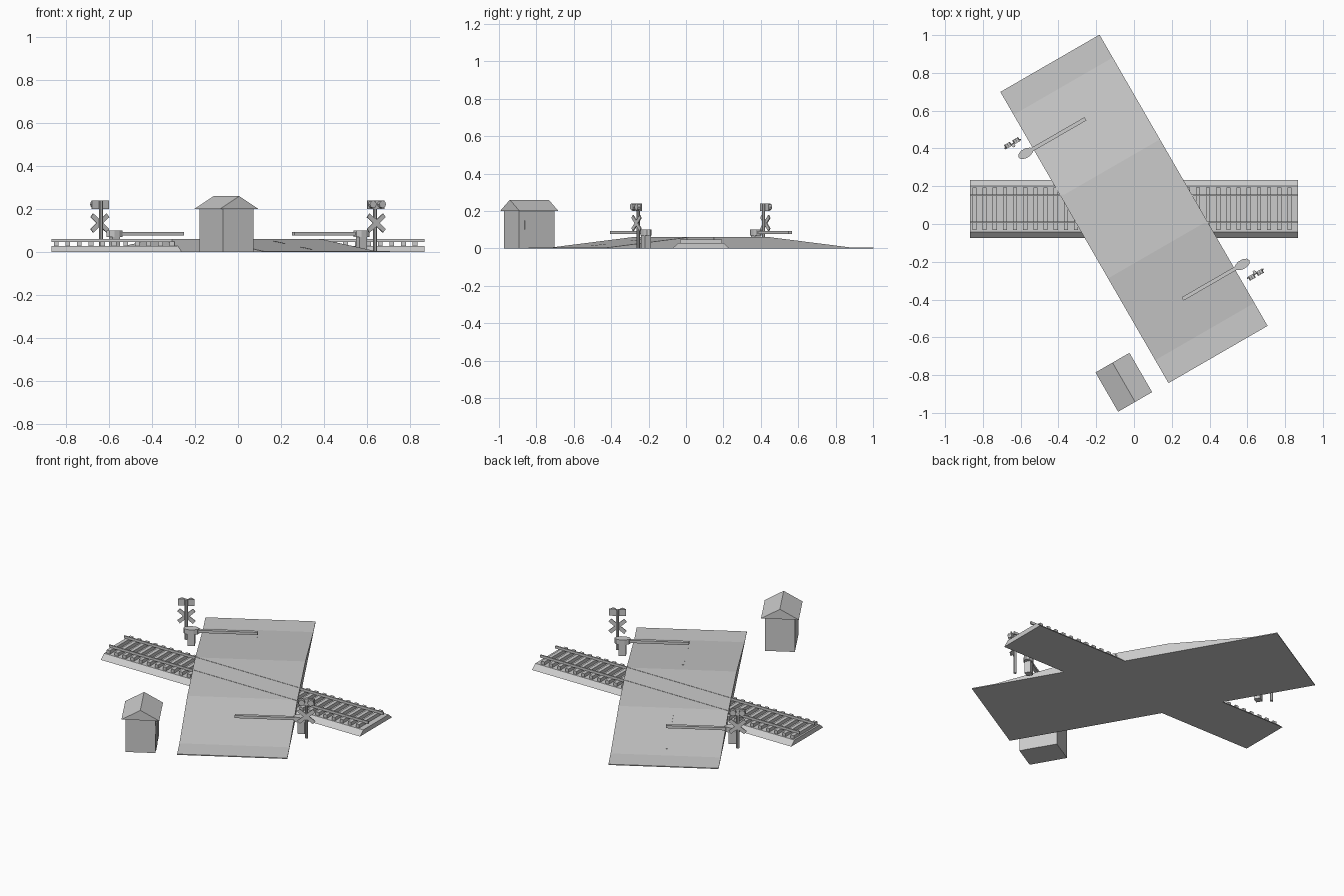
import bpy, bmesh, math
from mathutils import Matrix, Vector

if "Cube" in bpy.data.objects:
    bpy.data.objects.remove(bpy.data.objects["Cube"])

grey = bpy.data.materials.new("plain_grey")
grey.diffuse_color = (0.6, 0.6, 0.6, 1)
grey.use_nodes = True
grey.node_tree.nodes["Principled BSDF"].inputs["Base Color"].default_value = grey.diffuse_color

CENTRE = Vector((0, 0.08, 0))
ROAD = Matrix.Translation(CENTRE) @ Matrix.Rotation(math.radians(30), 4, 'Z')
TRACK = Matrix.Translation(CENTRE)
HUT = Matrix.Translation((-0.054, -0.838, 0)) @ Matrix.Rotation(math.radians(30), 4, 'Z')
HALF_TURN = Matrix.Rotation(math.pi, 4, 'Z')


def finish(name, bm, frame):
    bmesh.ops.recalc_face_normals(bm, faces=bm.faces)
    mesh = bpy.data.meshes.new(name)
    bm.to_mesh(mesh)
    bm.free()
    mesh.materials.append(grey)
    ob = bpy.data.objects.new(name, mesh)
    ob.matrix_world = frame
    bpy.context.collection.objects.link(ob)
    return ob


def add_box(bm, lo, hi, turn=None):
    """Box between two corners, optionally transformed afterwards."""
    lo, hi = Vector(lo), Vector(hi)
    m = Matrix.Translation((lo + hi) / 2) @ Matrix.Diagonal((*(hi - lo), 1))
    bmesh.ops.create_cube(bm, size=1, matrix=(turn or Matrix()) @ m)


def add_prism(bm, points, offset):
    """Extrude a closed outline by an offset."""
    face = bm.faces.new([bm.verts.new(p) for p in points])
    new = bmesh.ops.extrude_face_region(bm, geom=[face])["geom"]
    bmesh.ops.translate(bm, vec=offset,
                        verts=[v for v in new if isinstance(v, bmesh.types.BMVert)])


# Road: ramped profile swept across its width
bm = bmesh.new()
half = [(0.89, 0), (0.89, 0.005), (0.75, 0.005), (0.25, 0.06)]
outline = half + [(-y, z) for y, z in reversed(half)]
add_prism(bm, [(-0.303, y, z) for y, z in outline], (0.606, 0, 0))
finish("road", bm, ROAD)

# Centre line dashes lying on the ramps
bm = bmesh.new()
for side in (1, -1):
    for start in (0.33, 0.58):
        a, b = [(y, 0.06 - (y - 0.25) * 0.11) for y in (start, start + 0.1)]
        add_prism(bm, [(-0.005, side * a[0], a[1]), (-0.005, side * b[0], b[1]),
                       (-0.005, side * b[0], b[1] + 0.001),
                       (-0.005, side * a[0], a[1] + 0.001)], (0.01, 0, 0))
finish("centre_line", bm, ROAD)

# Ballast bed
bm = bmesh.new()
add_prism(bm, [(-0.867, -0.153, 0), (-0.867, 0.153, 0), (-0.867, 0.122, 0.028),
               (-0.867, -0.122, 0.028)], (1.734, 0, 0))
finish("ballast", bm, TRACK)

# Sleepers
bm = bmesh.new()
for i in range(32):
    x = -0.845 + i * 0.0538
    add_box(bm, (x - 0.011, -0.113, 0.026), (x + 0.011, 0.113, 0.048))
finish("sleepers", bm, TRACK)

# Rails
bm = bmesh.new()
for y in (-0.072, 0.072):
    add_box(bm, (-0.867, y - 0.004, 0.046), (0.867, y + 0.004, 0.0615))
finish("rails", bm, TRACK)

# Keeper's hut: walls, gabled roof, door
bm = bmesh.new()
add_box(bm, (-0.0815, -0.109, 0), (0.0815, 0.109, 0.2))
finish("hut_walls", bm, HUT)
bm = bmesh.new()
add_prism(bm, [(-0.104, -0.12, 0.2), (0.104, -0.12, 0.2), (0, -0.12, 0.26)], (0, 0.24, 0))
finish("hut_roof", bm, HUT)
bm = bmesh.new()
add_box(bm, (0.081, -0.083, 0), (0.083, 0.01, 0.17))
add_box(bm, (0.083, -0.077, 0.1), (0.086, -0.072, 0.15))
finish("hut_door", bm, HUT)

# Crossing equipment, one set on each side of the road.
# Local frame: x across the road, -y towards the oncoming traffic.
for label, turn in (("front", Matrix()), ("back", HALF_TURN)):
    rot = Matrix.Rotation(math.radians(30), 4, 'Z')
    sign = TRACK @ turn @ Matrix.Translation((0.64, -0.34, 0)) @ rot
    gate = TRACK @ turn @ Matrix.Translation((0.574, -0.294, 0)) @ rot

    # Sign post
    bm = bmesh.new()
    bmesh.ops.create_cone(bm, cap_ends=True, segments=8, radius1=0.009, radius2=0.009,
                          depth=0.24, matrix=Matrix.Translation((0, 0.006, 0.12)))
    finish(label + "_sign_post", bm, sign)

    # Crossed boards
    bm = bmesh.new()
    for angle in (40, -40):
        m = Matrix.Translation((0, -0.005, 0.135)) @ Matrix.Rotation(math.radians(angle), 4, 'Y')
        add_box(bm, (-0.056, -0.003, -0.011), (0.056, 0.003, 0.011), m)
    finish(label + "_crossed_boards", bm, sign)

    # Pair of warning lamps with hoods
    bm = bmesh.new()
    add_box(bm, (-0.046, -0.004, 0.2), (0.046, 0.002, 0.24))
    for x in (-0.025, 0.025):
        bmesh.ops.create_cone(bm, cap_ends=True, segments=8, radius1=0.018, radius2=0.018, depth=0.022,
                              matrix=Matrix.Translation((x, -0.011, 0.222)) @ Matrix.Rotation(math.pi / 2, 4, 'X'))
    finish(label + "_lamps", bm, sign)

    # Gate pedestal and rounded drive housing
    bm = bmesh.new()
    add_box(bm, (-0.02, -0.018, 0), (0.02, 0.018, 0.075))
    finish(label + "_gate_pedestal", bm, gate)
    bm = bmesh.new()
    ring = [(0.044 * math.cos(t * math.pi / 5), 0.025 * math.sin(t * math.pi / 5), 0.07)
            for t in range(10)]
    add_prism(bm, ring, (0, 0, 0.03))
    finish(label + "_gate_housing", bm, gate)

    # Barrier arm in equal segments
    bm = bmesh.new()
    for i in range(6):
        x = -0.366 + i * 0.057
        add_box(bm, (x, -0.01, 0.077), (x + 0.057, 0.01, 0.093))
    bmesh.ops.remove_doubles(bm, verts=bm.verts, dist=0.0001)
    shared = [f for f in bm.faces if all(len(e.link_faces) > 2 for e in f.edges)]
    bmesh.ops.delete(bm, geom=shared, context='FACES_ONLY')
    finish(label + "_barrier_arm", bm, gate)
